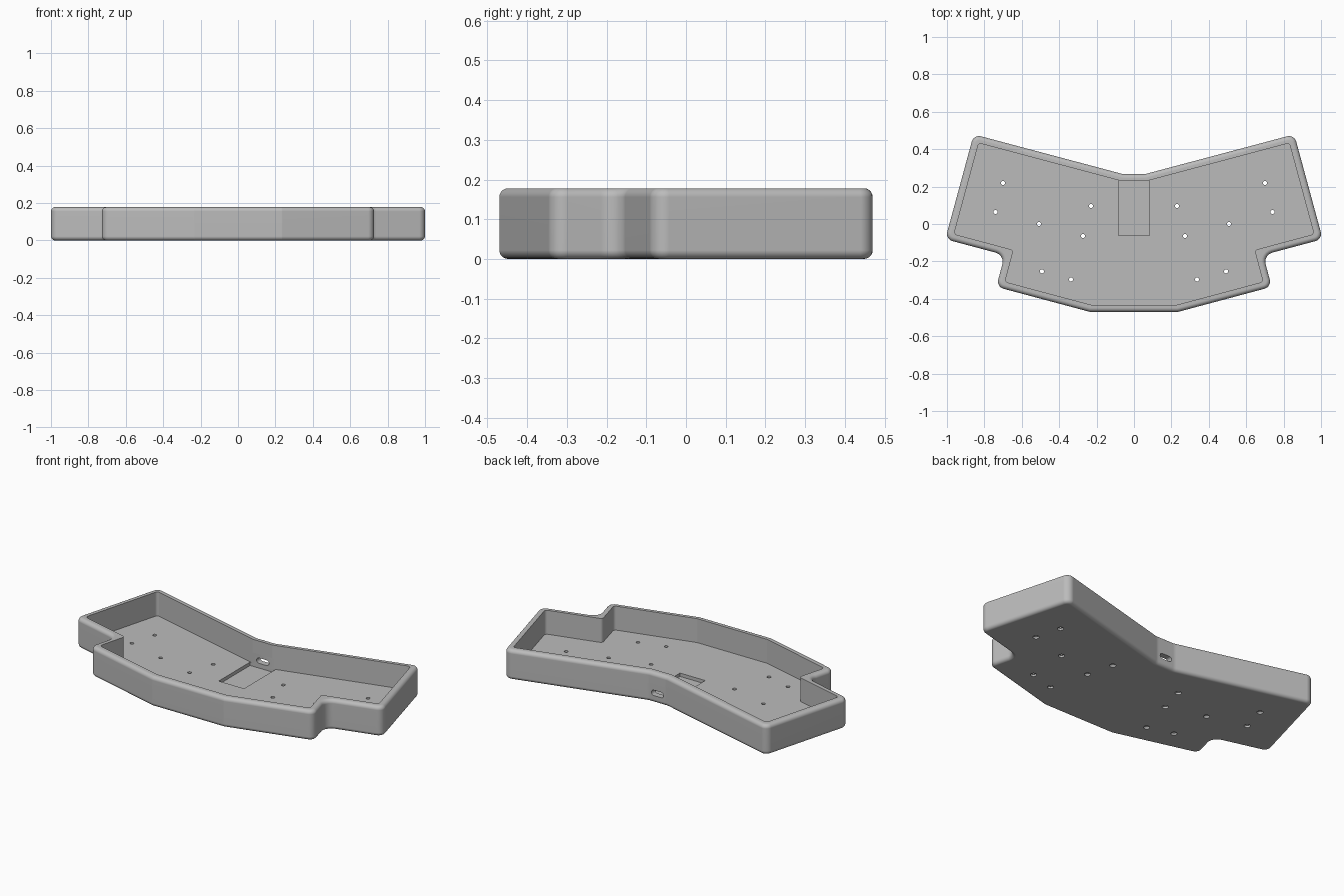
import bpy, bmesh, math
from mathutils import Vector, Matrix

if "Cube" in bpy.data.objects:
    bpy.data.objects.remove(bpy.data.objects["Cube"])

HEIGHT, FLOOR, WALL, EDGE = 0.178, 0.036, 0.038, 0.022

# Right half of the case outline, front to back: x, y, corner radius
HALF = [(0.235, -0.47, 0.02), (0.736, -0.336, 0.04), (0.691, -0.166, 0.05),
        (1.009, -0.081, 0.04), (0.857, 0.479, 0.04), (0.06, 0.267, 0.08)]
OUTLINE = HALF + [(-x, y, r) for x, y, r in reversed(HALF)]
SCREWS = [(0.70, 0.219), (0.741, 0.064), (0.23, 0.096), (0.508, 0.0),
          (0.273, -0.064), (0.492, -0.253), (0.337, -0.296)]

grey = bpy.data.materials.new("case grey")
grey.use_nodes = True
grey.diffuse_color = (0.5, 0.5, 0.5, 1)
grey.node_tree.nodes["Principled BSDF"].inputs["Base Color"].default_value = (0.5, 0.5, 0.5, 1)


def rounded(corners, inset=0.0, radius=None, steps=6):
    """Inset a counter-clockwise outline and round each corner."""
    points, count = [], len(corners)
    for i, (x, y, r) in enumerate(corners):
        p = Vector((x, y))
        a = (p - Vector(corners[i - 1][:2])).normalized()
        b = (Vector(corners[(i + 1) % count][:2]) - p).normalized()
        na, nb = Vector((-a.y, a.x)), Vector((-b.y, b.x))
        turn = math.atan2(a.cross(b), a.dot(b))
        side = 1 if turn > 0 else -1
        r = max(r - side * inset, 0.002) if radius is None else radius
        miter = (na + nb) / (1 + na.dot(nb))
        centre = p + miter * (inset + side * r)
        for k in range(steps + 1):
            spoke = Matrix.Rotation(turn * k / steps, 2) @ (-na * side * r)
            points.append(centre + spoke)
    return points


def loft(name, rings):
    """Join closed rings of (points, z) and cap both ends."""
    bm = bmesh.new()
    loops = [[bm.verts.new((p.x, p.y, z)) for p in pts] for pts, z in rings]
    for low, high in zip(loops, loops[1:]):
        for i in range(len(low)):
            j = (i + 1) % len(low)
            bm.faces.new((low[i], low[j], high[j], high[i]))
    bm.faces.new(loops[0][::-1])
    bm.faces.new(loops[-1])
    bmesh.ops.recalc_face_normals(bm, faces=bm.faces)
    mesh = bpy.data.meshes.new(name)
    bm.to_mesh(mesh)
    bm.free()
    obj = bpy.data.objects.new(name, mesh)
    bpy.context.collection.objects.link(obj)
    mesh.materials.append(grey)
    return obj


def circle(x, y, r, sides=20):
    turns = [math.tau * k / sides for k in range(sides)]
    return [Vector((x + r * math.cos(t), y + r * math.sin(t))) for t in turns]


def box(x, y0, y1, r):
    return rounded([(-x, y0, r), (x, y0, r), (x, y1, r), (-x, y1, r)])


# Tray: rounded bottom edge, outer wall, rounded rim, inner wall and floor
arc = [math.radians(90 * k / 5) for k in range(6)]
rings = [(rounded(OUTLINE, EDGE * (1 - math.sin(t))), EDGE * (1 - math.cos(t))) for t in arc]
rings += [(rounded(OUTLINE, EDGE * (1 - math.cos(t))), HEIGHT - EDGE * (1 - math.sin(t))) for t in arc]
rings += [(rounded(OUTLINE, WALL, 0.016), z) for z in (HEIGHT, FLOOR)]
case = loft("keyboard_case", rings)

# Cutters: floor recess, rear port and screw holes with wider undersides
cutters = [loft("recess_cutter", [(box(0.083, -0.062, 0.232, 0.001), z) for z in (0.016, 0.1)])]
port = loft("port_cutter", [(box(0.04, -0.016, 0.016, 0.0155), z) for z in (-0.06, 0.06)])
port.data.transform(Matrix.Translation((0, 0.25, 0.06)) @ Matrix.Rotation(math.pi / 2, 4, 'X'))
cutters.append(port)
for x, y in SCREWS:
    for s in (1, -1):
        profile = [(0.017, -0.02), (0.017, 0.012), (0.011, 0.012), (0.011, 0.07)]
        cutters.append(loft("screw_hole_cutter", [(circle(s * x, y, r), z) for r, z in profile]))
for cutter in cutters:
    cutter.hide_render = True
    cut = case.modifiers.new(cutter.name, 'BOOLEAN')
    cut.operation, cut.solver, cut.object = 'DIFFERENCE', 'EXACT', cutter

# Bake the cuts, then discard the cutters
bpy.context.view_layer.update()
baked = bpy.data.meshes.new_from_object(case.evaluated_get(bpy.context.evaluated_depsgraph_get()))
case.modifiers.clear()
case.data = baked
for cutter in cutters:
    bpy.data.objects.remove(cutter)

# Smooth fillets with crisp edges
bpy.ops.object.select_all(action='DESELECT')
case.select_set(True)
bpy.context.view_layer.objects.active = case
bpy.ops.object.shade_smooth_by_angle(angle=math.radians(30))
case.modifiers.new("flat_face_normals", 'WEIGHTED_NORMAL').keep_sharp = True
